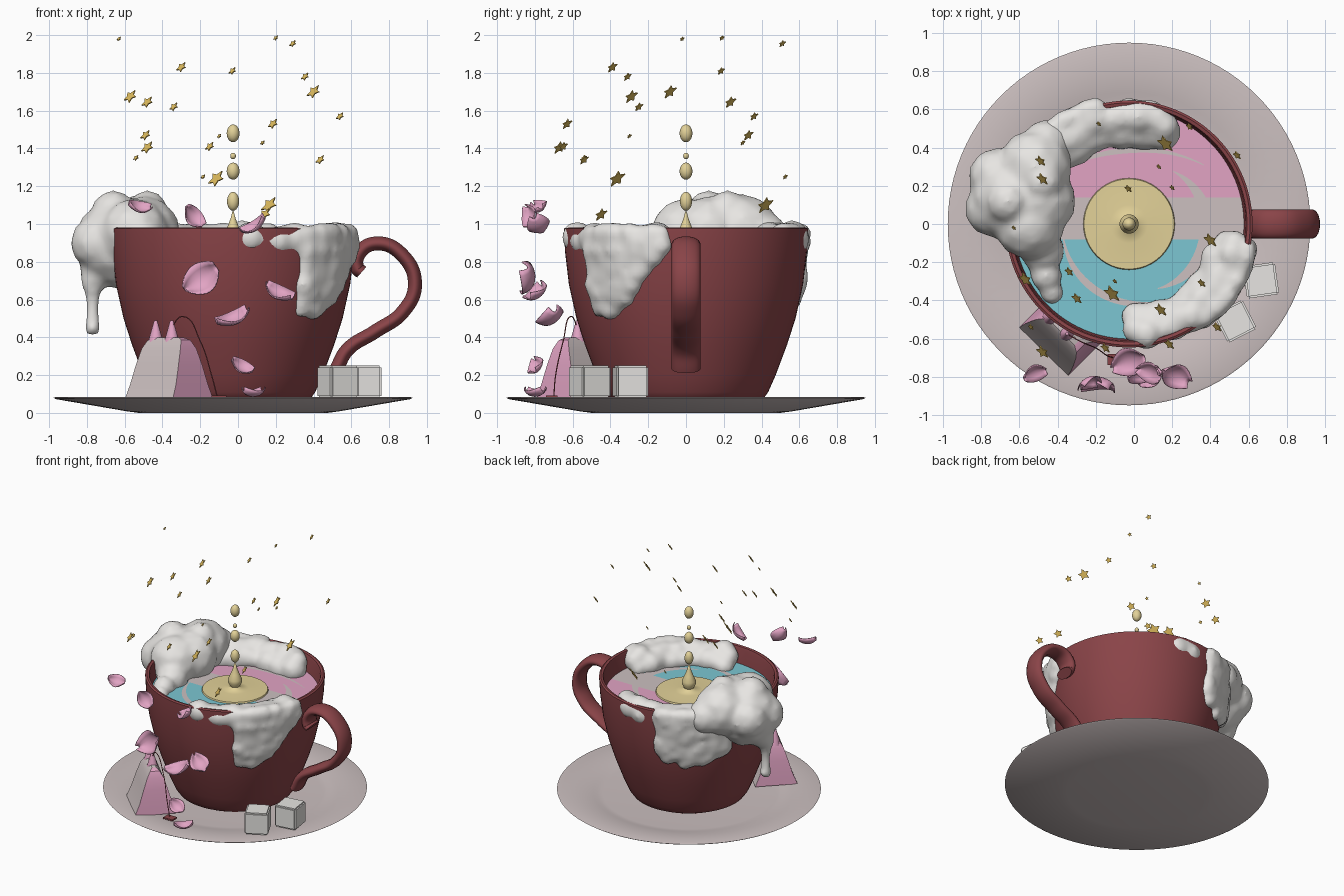
import bpy, bmesh, math, random
from mathutils import Vector, Matrix, Euler

if "Cube" in bpy.data.objects:
    bpy.data.objects.remove(bpy.data.objects["Cube"])

random.seed(4)
CX = -0.026  # cup axis


def mat(name, *rgb):
    m = bpy.data.materials.new(name)
    lin = [((c / 255 + 0.055) / 1.055) ** 2.4 for c in rgb]
    m.diffuse_color = (*lin, 1)
    m.use_nodes = True
    m.node_tree.nodes["Principled BSDF"].inputs["Base Color"].default_value = m.diffuse_color
    return m


RED = mat("cup_red", 138, 68, 72)
STONE = mat("pale_stone", 204, 192, 192)
CREAM = mat("cream_white", 236, 234, 231)
PINK = mat("pink", 226, 164, 196)
TEAL = mat("teal", 124, 198, 210)
GOLD = mat("soft_gold", 226, 209, 152)
STAR = mat("star_gold", 218, 184, 92)


def finish(name, bm, mats, angle=40):
    bmesh.ops.recalc_face_normals(bm, faces=bm.faces)
    me = bpy.data.meshes.new(name)
    bm.to_mesh(me)
    bm.free()
    ob = bpy.data.objects.new(name, me)
    bpy.context.collection.objects.link(ob)
    for m in mats:
        me.materials.append(m)
    if angle:
        bpy.ops.object.select_all(action='DESELECT')
        ob.select_set(True)
        bpy.context.view_layer.objects.active = ob
        bpy.ops.object.shade_smooth_by_angle(angle=math.radians(angle))
    return ob


def lathe(name, profile, m, n=64, angle=40):
    bm = bmesh.new()
    rings = [[bm.verts.new((CX + r * math.cos(2 * math.pi * i / n), r * math.sin(2 * math.pi * i / n), z))
              for i in range(n)] for r, z in profile]
    for a, b in zip(rings, rings[1:]):
        for i in range(n):
            bm.faces.new((a[i], a[(i + 1) % n], b[(i + 1) % n], b[i]))
    bmesh.ops.remove_doubles(bm, verts=bm.verts, dist=1e-5)
    return finish(name, bm, [m], angle)


def tube(name, pts, depth, m, widen=1.0, y0=0.0):
    cu = bpy.data.curves.new(name, 'CURVE')
    cu.dimensions = '3D'
    cu.bevel_depth, cu.bevel_resolution, cu.use_fill_caps, cu.resolution_u = depth, 5, True, 10
    sp = cu.splines.new('BEZIER')
    sp.bezier_points.add(len(pts) - 1)
    for bp, p in zip(sp.bezier_points, pts):
        bp.co = p
        bp.handle_left_type = bp.handle_right_type = 'AUTO'
    ob = bpy.data.objects.new(name, cu)
    ob.scale.y = widen
    cu.materials.append(m)
    bpy.context.collection.objects.link(ob)


def blob(name, balls):
    """Melt overlapping balls into one lumpy cream mass."""
    bm = bmesh.new()
    for p, r in balls:
        bmesh.ops.create_icosphere(bm, subdivisions=2, radius=r, matrix=Matrix.Translation(p))
    ob = finish(name, bm, [CREAM], 0)
    rm = ob.modifiers.new("melt", 'REMESH')
    rm.mode, rm.voxel_size, rm.use_smooth_shade = 'VOXEL', 0.02, True
    sm = ob.modifiers.new("soften", 'SMOOTH')
    sm.factor, sm.iterations = 0.5, 6


# Saucer
lathe("saucer", [(0, 0), (0.5, 0), (0.56, 0.008), (0.94, 0.073), (0.95, 0.08), (0.94, 0.084),
                 (0.69, 0.058), (0.66, 0.05), (0.62, 0.047), (0, 0.047)], STONE, 96)

# Cup
WALL = [(0.36, 0.05), (0.41, 0.075), (0.435, 0.11), (0.475, 0.2), (0.535, 0.36), (0.58, 0.5),
        (0.62, 0.68), (0.64, 0.85), (0.647, 0.96)]
lathe("cup", [(0, 0.05)] + WALL + [(0.647, 0.975), (0.635, 0.982), (0.618, 0.978), (0.612, 0.96),
              (0.6, 0.82), (0.56, 0.6), (0.4, 0.15), (0, 0.12)], RED, 96)


def wall(z):
    for (r0, z0), (r1, z1) in zip(WALL, WALL[1:]):
        if z <= z1:
            return r0 + (r1 - r0) * (z - z0) / (z1 - z0)
    return WALL[-1][0]


# Handle
tube("handle", [(0.655, 0, 0.745), (0.632, 0, 0.765), (0.645, 0, 0.85), (0.74, 0, 0.897), (0.87, 0, 0.835),
                (0.937, 0, 0.68), (0.873, 0, 0.535), (0.725, 0, 0.43), (0.58, 0, 0.335), (0.52, 0, 0.23)],
     0.038, RED, 2.0)

# Drink in three colour bands
bm = bmesh.new()
bmesh.ops.create_circle(bm, cap_ends=True, segments=96, radius=0.602, matrix=Matrix.Translation((CX, 0, 0.85)))
for y in (0.14, -0.08):
    bmesh.ops.bisect_plane(bm, geom=bm.verts[:] + bm.edges[:] + bm.faces[:], plane_co=(0, y, 0), plane_no=(0, 1, 0))
for f in bm.faces:
    y = f.calc_center_median().y
    f.material_index = 1 if y > 0.14 else 2 if y < -0.08 else 0
finish("drink", bm, [STONE, PINK, TEAL], 0)


# Milk swirls on the drink: (radius at start, middle, end), angles, width
def swirl(name, r0, rm, r1, a0, a1, w):
    bm = bmesh.new()
    n, prev = 32, None
    for i in range(n + 1):
        t = i / n
        a = math.radians(a0 + (a1 - a0) * t)
        r = r0 * (1 - t) ** 2 + 2 * t * (1 - t) * (2 * rm - (r0 + r1) / 2) + r1 * t * t
        h = 0.002 + w / 2 * math.sin(math.pi * t)
        cur = [bm.verts.new((CX + q * math.cos(a), q * math.sin(a), 0.854)) for q in (r - h, r + h)]
        if prev:
            bm.faces.new((prev[0], prev[1], cur[1], cur[0]))
        prev = cur
    finish(name, bm, [STONE], 0)


swirl("milk_swirl_back", 0.47, 0.385, 0.5, 146, 38, 0.025)
swirl("milk_swirl_right", 0.36, 0.41, 0.37, 50, -66, 0.07)
swirl("milk_swirl_front", 0.35, 0.39, 0.45, 190, 300, 0.035)

# Gold splash and rising drops
lathe("splash", [(0, 0.852), (0.24, 0.852), (0.236, 0.862), (0.1, 0.864), (0.05, 0.87), (0.035, 0.885),
                 (0.05, 0.915), (0.05, 0.94), (0.032, 0.98), (0.013, 1.03), (0, 1.08)], GOLD, 48)
for k, (z, r, h) in enumerate([(1.12, 0.032, 0.05), (1.28, 0.034, 0.045), (1.36, 0.015, 0.017), (1.48, 0.034, 0.047)]):
    lathe("drop_%d" % k, [(r * math.sin(math.pi * i / 12), z - h * math.cos(math.pi * i / 12)) for i in range(13)],
          GOLD, 24, 60)


# Cream over the rim
def polar(deg, r, z):
    a = math.radians(deg)
    return Vector((CX + r * math.cos(a), r * math.sin(a), z))


def rim_cream(a0, a1, rad):
    return [(polar(a, r + random.uniform(-.02, .02), z + random.uniform(-.015, .015)), rad * random.uniform(0.8, 1.1))
            for a in range(a0, a1 + 1, 5) for r, z in ((0.565, 0.92), (0.5, 0.87))]


def drape(a0, a1, bottom):
    balls = []
    for a in range(a0, a1 + 1, 4):
        z, lo = 0.95, bottom(a) + 0.05
        while z > lo - 0.03:
            zz = max(z, lo)
            balls.append((polar(a, wall(zz) - 0.012, zz), random.uniform(0.045, 0.064)))
            z -= 0.045
    return balls


blob("cream_front", rim_cream(-86, -10, 0.085) +
     drape(-52, -10, lambda a: 0.5 + max(0, a + 38) * 0.0125 + 0.02 * math.sin(a)))
blob("cream_back", rim_cream(70, 150, 0.095) +
     drape(106, 150, lambda a: 0.52 + 0.004 * abs(a - 126) + 0.03 * math.sin(a * 0.5)))

# Big cream dollop on the left with its drip
dollop = [((-0.62, 0.14, 0.9), 0.25), ((-0.5, 0.12, 0.95), 0.2), ((-0.52, 0.3, 0.96), 0.2), ((-0.55, 0.0, 0.95), 0.19),
          ((-0.74, 0.08, 0.9), 0.15), ((-0.72, 0.25, 0.92), 0.15), ((-0.66, 0.12, 1.06), 0.12),
          ((-0.48, 0.22, 1.07), 0.11), ((-0.48, -0.14, 0.87), 0.12), ((-0.46, 0.42, 0.93), 0.13),
          ((-0.46, -0.27, 0.86), 0.085), ((-0.43, -0.36, 0.84), 0.065), ((-0.74, 0.12, 0.75), 0.1)]
dollop += [((-0.77, 0.1, z), r) for z, r in ((0.7, 0.065), (0.65, 0.05), (0.61, 0.042), (0.57, 0.036),
                                             (0.53, 0.036), (0.49, 0.04), (0.45, 0.046))]
blob("cream_dollop", [(Vector(p), r) for p, r in dollop])

# Sugar cubes
for k, (x, y, rot) in enumerate([(0.53, -0.51, 27), (0.665, -0.295, 8)]):
    bm = bmesh.new()
    bmesh.ops.create_cube(bm, size=0.17, matrix=Matrix.Translation((x, y, 0.165)) @ Matrix.Rotation(math.radians(rot), 4, 'Z'))
    bmesh.ops.bevel(bm, geom=bm.edges[:], offset=0.01, segments=2, affect='EDGES')
    finish("sugar_cube_%d" % k, bm, [CREAM])

# Tea bag: flared tent with pink ends
A, W, C = Vector((0.7071, -0.7071, 0)), Vector((0.7071, 0.7071, 0)), Vector((-0.365, -0.56, 0))
bm = bmesh.new()
rings = [[bm.verts.new(C + A * (l * sa) + W * (w * sw) + Vector((0, 0, z))) for sa, sw in ((-1, -1), (1, -1), (1, 1), (-1, 1))]
         for z, l, w in ((0.065, 0.18, 0.155), (0.15, 0.172, 0.12), (0.25, 0.16, 0.09), (0.34, 0.145, 0.06),
                         (0.385, 0.125, 0.035), (0.4, 0.09, 0.015))]
for a, b in zip(rings, rings[1:]):
    for i in range(4):
        f = bm.faces.new((a[i], a[(i + 1) % 4], b[(i + 1) % 4], b[i]))
        f.material_index = i % 2
bm.faces.new(rings[0])
bm.faces.new(rings[-1])
finish("tea_bag", bm, [STONE, PINK], 30)
for k, s in enumerate((-0.1, 0.02)):
    bm = bmesh.new()
    bmesh.ops.create_cone(bm, cap_ends=True, segments=16, radius1=0.045, radius2=0.008, depth=0.13,
                          matrix=Matrix.Translation(C + A * s + Vector((0, 0, 0.425))))
    finish("tea_bag_tip_%d" % k, bm, [PINK])
tube("tea_string", [(-0.36, -0.57, 0.44), (-0.29, -0.61, 0.51), (-0.2, -0.65, 0.38), (-0.14, -0.69, 0.2),
                    (-0.11, -0.7, 0.085)], 0.003, RED)
bm = bmesh.new()
bmesh.ops.create_cube(bm, size=1, matrix=Matrix.Translation((-0.1, -0.71, 0.085)) @ Matrix.Diagonal((0.08, 0.06, 0.012, 1)))
finish("tea_tag", bm, [RED], 0)


# Falling petals: curled leaf sheets
def petal(name, pos, size, rot):
    bm = bmesh.new()
    mx = Matrix.Translation(pos) @ Euler([math.radians(r) for r in rot]).to_matrix().to_4x4()
    nu, nv = 10, 6
    g = [[bm.verts.new(mx @ (size * Vector((i / nu - 0.5, 0.42 * math.sin(math.pi * (0.03 + 0.9 * i / nu)) ** 0.7 * (2 * j / nv - 1),
          0.7 * (i / nu - 0.5) ** 2 + 0.2 * (2 * j / nv - 1) ** 2)))) for j in range(nv + 1)] for i in range(nu + 1)]
    for i in range(nu):
        for j in range(nv):
            bm.faces.new((g[i][j], g[i + 1][j], g[i + 1][j + 1], g[i][j + 1]))
    finish(name, bm, [PINK], 60).modifiers.new("thickness", 'SOLIDIFY').thickness = 0.006


for k, (pos, size, rot) in enumerate([
        ((-0.53, -0.77, 1.07), 0.13, (35, 10, 20)), ((-0.25, -0.81, 1.03), 0.14, (60, 50, 10)),
        ((0.1, -0.77, 0.97), 0.15, (30, -30, -20)), ((-0.19, -0.8, 0.7), 0.21, (75, -35, 0)),
        ((0.21, -0.78, 0.61), 0.17, (20, 25, -25)), ((-0.02, -0.71, 0.47), 0.19, (15, -20, 20)),
        ((0.01, -0.78, 0.23), 0.13, (40, 30, 0)), ((0.08, -0.8, 0.085), 0.14, (0, 0, 40))]):
    petal("petal_%d" % k, pos, size, rot)

# Gold stars, all facing the same diagonal: x, y, z, radius
STARS = [(-.63, -.02, 1.98, .014), (-.3, -.39, 1.83, .033), (-.57, -.29, 1.675, .042), (-.48, .235, 1.645, .037),
         (-.34, -.25, 1.62, .028), (-.49, .33, 1.47, .033), (-.48, -.67, 1.405, .04), (-.54, -.54, 1.35, .018),
         (-.03, .185, 1.81, .024), (.2, .19, 1.985, .016), (.29, .51, 1.955, .022), (.355, -.31, 1.78, .026),
         (.4, -.085, 1.7, .043), (.54, .36, 1.57, .026), (.185, -.63, 1.53, .033), (.13, .3, 1.43, .015),
         (.435, -.54, 1.34, .03), (-.15, -.65, 1.41, .03), (-.1, -.3, 1.465, .014), (-.185, .525, 1.25, .015),
         (-.115, -.365, 1.24, .052), (.165, .42, 1.1, .052), (.14, -.45, 1.05, .04)]
face = Vector((1, 1, -1)).to_track_quat('Z', 'Y').to_matrix().to_4x4()
for k, (x, y, z, r) in enumerate(STARS):
    bm = bmesh.new()
    mx = Matrix.Translation((x, y, z)) @ face
    vs = [[bm.verts.new(mx @ Vector((q * math.cos(math.pi * i / 5), q * math.sin(math.pi * i / 5), s)))
           for i in range(10) for q in (r * (1.0 if i % 2 else 0.52),)] for s in (-0.003, 0.003)]
    bm.faces.new(vs[0])
    bm.faces.new(vs[1])
    for i in range(10):
        bm.faces.new((vs[0][i], vs[0][(i + 1) % 10], vs[1][(i + 1) % 10], vs[1][i]))
    finish("star_%d" % k, bm, [STAR], 0)
